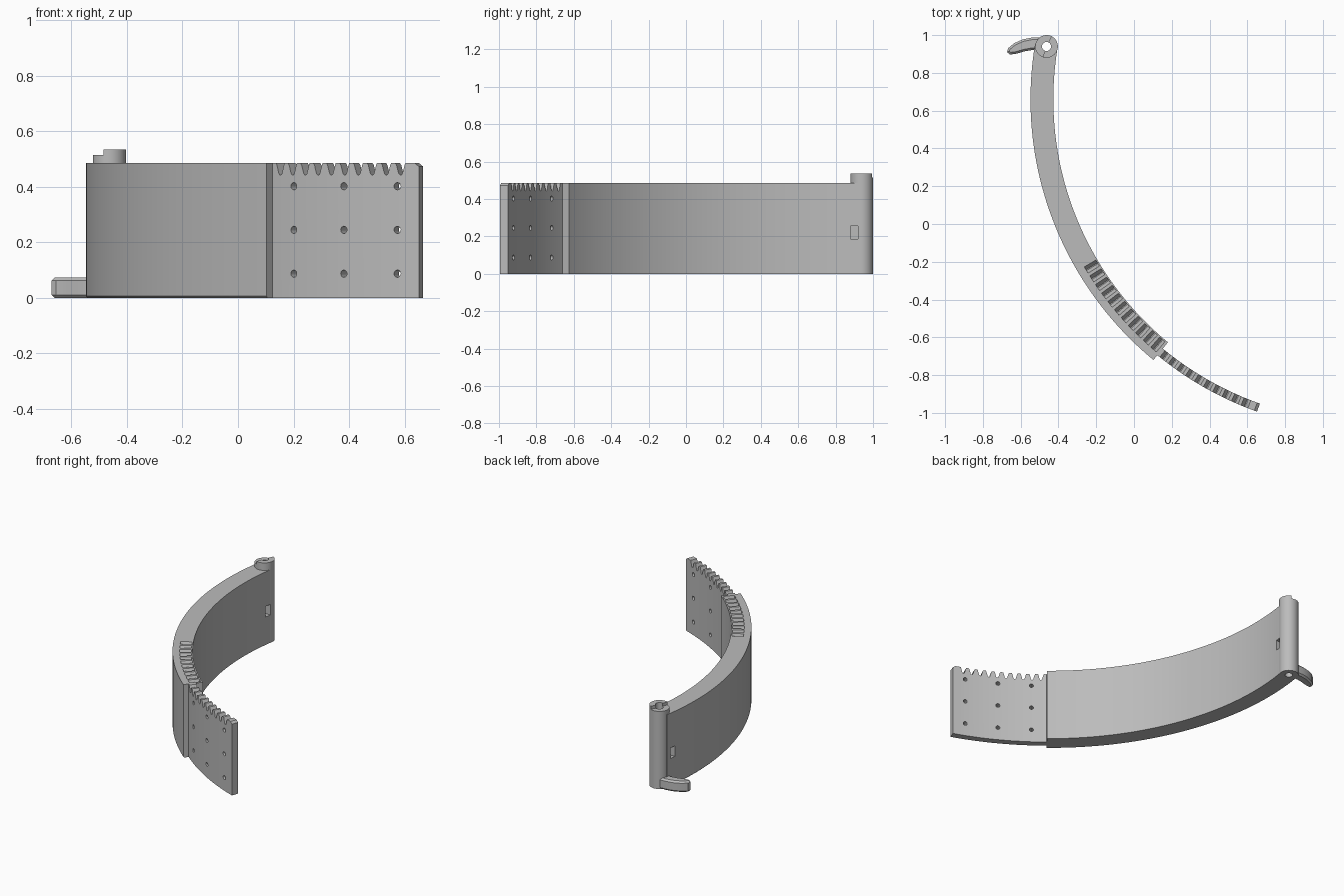
import bpy, bmesh
from math import radians, cos, sin
from mathutils import Vector, Matrix

if "Cube" in bpy.data.objects:
    bpy.data.objects.remove(bpy.data.objects["Cube"], do_unlink=True)

GREY = (0.5, 0.5, 0.5, 1)
mat = bpy.data.materials.new("plain grey")
mat.use_nodes = True
mat.diffuse_color = GREY
mat.node_tree.nodes["Principled BSDF"].inputs["Base Color"].default_value = GREY

ARC = Vector((1.24, 0.66))        # centre of the curved strap
PIVOT = Vector((-0.463, 0.94))    # hinge barrel axis
H = 0.485                         # strap height
R_IN, R_OUT = 1.667, 1.788
SPLIT, PITCH, DEPTH = 230.5, 1.82, 0.042


def add_object(name, bm):
    bmesh.ops.remove_doubles(bm, verts=bm.verts, dist=1e-5)
    bmesh.ops.recalc_face_normals(bm, faces=bm.faces)
    mesh = bpy.data.meshes.new(name)
    bm.to_mesh(mesh)
    bm.free()
    mesh.materials.append(mat)
    ob = bpy.data.objects.new(name, mesh)
    bpy.context.collection.objects.link(ob)
    return ob


def sweep(name, centre, stations, profile, closed=False):
    """Sweep profile(top) -> [(radius, z)] through (angle, top) stations."""
    bm = bmesh.new()
    rings = []
    for angle, top in stations:
        a = radians(angle)
        rings.append([bm.verts.new((centre.x + r * cos(a), centre.y + r * sin(a), z))
                      for r, z in profile(top)])
    pairs = list(zip(rings, rings[1:]))
    if closed:
        pairs.append((rings[-1], rings[0]))
    for p, q in pairs:
        for i in range(len(p)):
            j = (i + 1) % len(p)
            bm.faces.new((p[i], p[j], q[j], q[i]))
    if not closed:
        bm.faces.new(rings[0])
        bm.faces.new(rings[-1])
    return add_object(name, bm)


def teeth(start, count):
    """Rounded rack teeth as (angle, top) stations."""
    shape = ((0, 0), (0.3, 0), (0.38, 0.15), (0.54, 0.88),
             (0.62, 1), (0.72, 1), (0.8, 0.88), (0.95, 0.15))
    return [(start + (n + f) * PITCH, H - d * DEPTH) for n in range(count) for f, d in shape]


def cut_and_shade(ob, cutters):
    bpy.ops.object.select_all(action="DESELECT")
    bpy.context.view_layer.objects.active = ob
    ob.select_set(True)
    for c in cutters:
        mod = ob.modifiers.new("cut", "BOOLEAN")
        mod.object, mod.solver = c, "EXACT"
        bpy.ops.object.modifier_apply(modifier=mod.name)
    bpy.ops.object.shade_smooth_by_angle(angle=radians(30))


def box_cutter(x, y, z, size):
    bm = bmesh.new()
    bmesh.ops.create_cube(bm, size=1, matrix=Matrix.Translation((x, y, z)) @ Matrix.Diagonal((*size, 1)))
    return add_object("pocket_cutter", bm)


def rod_cutter(matrix, radius, length):
    bm = bmesh.new()
    bmesh.ops.create_cone(bm, cap_ends=True, segments=20, radius1=radius, radius2=radius,
                          depth=length, matrix=matrix)
    return add_object("hole_cutter", bm)


# Curved band with a toothed pocket sunk into its top
def band_profile(top):
    a, b, c = R_IN + 0.008, 1.745, 0.006
    return [(R_IN, 0), (R_OUT - c, 0), (R_OUT, c), (R_OUT, H), (b, H),
            (b, top), (a, top), (a, H), (R_IN, H)]


rack_start = 210
smooth_part = [(170.66 + (rack_start - 170.66) * i / 40, H) for i in range(40)]
rack = teeth(rack_start, 11)
band = sweep("curved_band", ARC, smooth_part + rack + [(rack_start + 11 * PITCH, H), (SPLIT, H)],
             band_profile)

# Thin toothed tongue
tongue = sweep("toothed_tongue", ARC,
               [(SPLIT - 0.2, H)] + teeth(SPLIT, 10) + [(SPLIT + 10 * PITCH, H), (249.9, H), (250.4, H - 0.012)],
               lambda top: [(1.71, 0), (1.755, 0), (1.755, top), (1.71, top)])

# Hinge barrel with a half-turn raised step
step = [(-110 + 175 * i / 32, 0.535) for i in range(33)] + [(65 + 185 * i / 32, 0.515) for i in range(33)]
barrel = sweep("hinge_barrel", PIVOT, step,
               lambda top: [(0.024, 0), (0.06, 0), (0.06, top), (0.024, top)], closed=True)

# Curved latch lever at the foot of the barrel
outline = [(-0.5, 0.988), (-0.54, 0.987), (-0.59, 0.977), (-0.635, 0.957), (-0.667, 0.93),
           (-0.672, 0.91), (-0.656, 0.897), (-0.62, 0.902), (-0.58, 0.914), (-0.54, 0.921), (-0.5, 0.922)]
bm = bmesh.new()
base = bm.faces.new([bm.verts.new((x, y, 0)) for x, y in outline])
top = bmesh.ops.extrude_face_region(bm, geom=[base])["geom"]
bmesh.ops.translate(bm, vec=(0, 0, 0.073), verts=[v for v in top if isinstance(v, bmesh.types.BMVert)])
rims = [e for e in bm.edges if abs(e.verts[0].co.z - e.verts[1].co.z) < 1e-6]
bmesh.ops.bevel(bm, geom=rims, offset=0.011, segments=1, affect="EDGES")
lever = add_object("latch_lever", bm)

# Cutters: barrel bore, small pockets beside the barrel, tongue holes
bore = rod_cutter(Matrix.Translation((*PIVOT, 0.3)), 0.024, 1)
pockets = [box_cutter(x, 0.9, 0.22, (0.06, 0.04, 0.07)) for x in (-0.415, -0.527)]
holes = []
for angle in (233.7, 240.7, 247.7):
    d = Vector((cos(radians(angle)), sin(radians(angle)), 0))
    turn = d.to_track_quat("Z", "Y").to_matrix().to_4x4()
    for z in (0.087, 0.245, 0.402):
        pos = Vector((*ARC, z)) + d * 1.732
        holes.append(rod_cutter(Matrix.Translation(pos) @ turn, 0.013, 0.2))

cut_and_shade(band, [bore] + pockets)
cut_and_shade(barrel, pockets)
cut_and_shade(tongue, holes)
cut_and_shade(lever, [])
for c in [bore] + pockets + holes:
    bpy.data.objects.remove(c, do_unlink=True)
